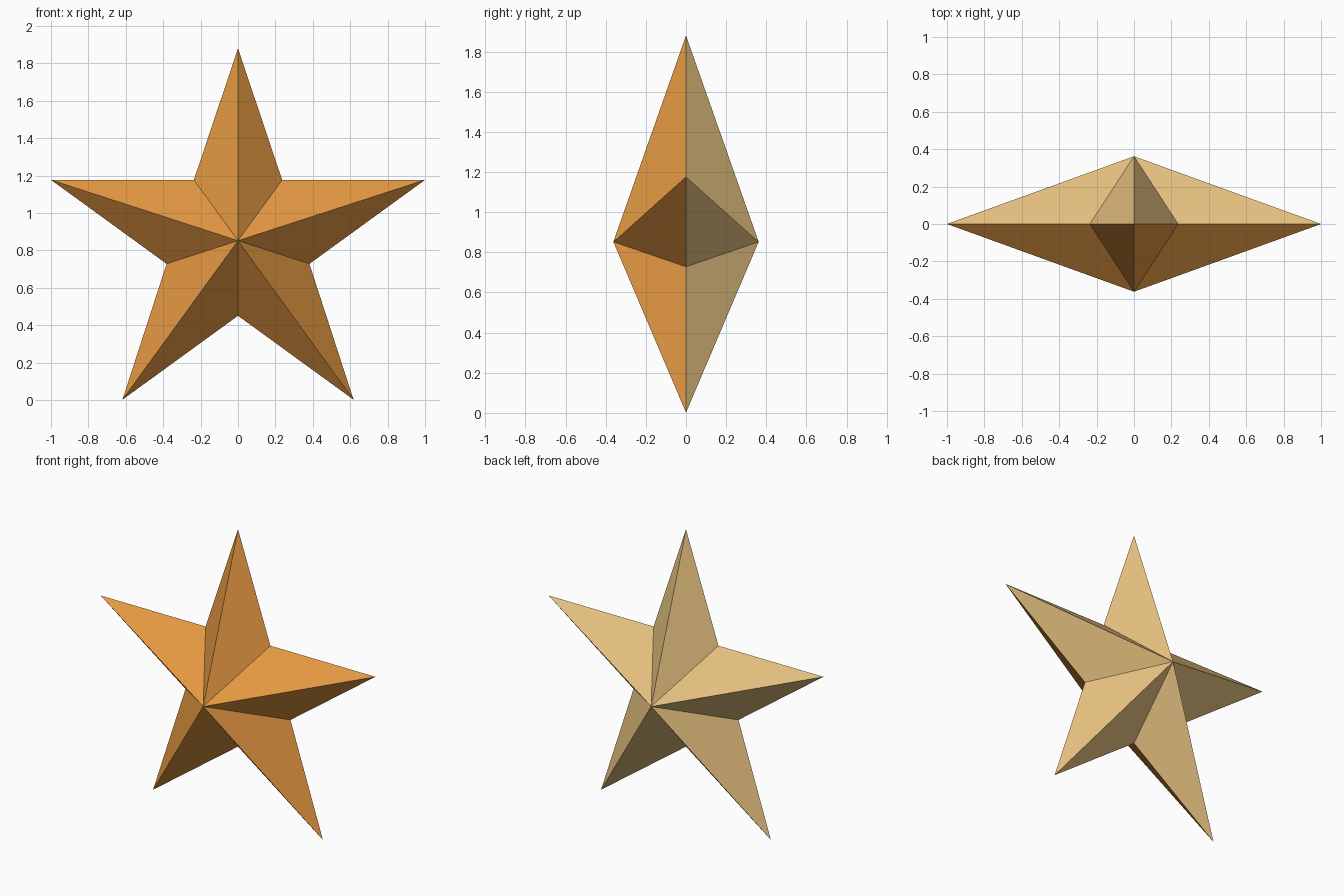
import bpy, bmesh, math

if "Cube" in bpy.data.objects:
    bpy.data.objects.remove(bpy.data.objects["Cube"])

CENTRE_Z, OUTER, INNER, DEPTH = 0.852, 1.0515, 0.4016, 0.362
TOP_Z = 1.88  # the top point is slightly shorter than the others


def material(name, rgb):
    m = bpy.data.materials.new(name)
    m.diffuse_color = (*rgb, 1)
    m.use_nodes = True
    m.node_tree.nodes["Principled BSDF"].inputs["Base Color"].default_value = m.diffuse_color
    return m


# Outline of the five-pointed star, clockwise from the top point
outline = []
for i in range(10):
    r = INNER if i % 2 else OUTER
    a = i * math.pi / 5
    z = TOP_Z if i == 0 else max(0.0, CENTRE_Z + r * math.cos(a))
    outline.append((r * math.sin(a), 0, z))

# Outline joined to a raised centre on the front and on the back
bm = bmesh.new()
rim = [bm.verts.new(p) for p in outline]
for side in (-1, 1):
    peak = bm.verts.new((0, side * DEPTH, CENTRE_Z))
    for i in range(10):
        f = bm.faces.new((rim[i], rim[(i + 1) % 10], peak))
        f.material_index = 0 if side < 0 else 1
bmesh.ops.recalc_face_normals(bm, faces=bm.faces)

mesh = bpy.data.meshes.new("star")
bm.to_mesh(mesh)
bm.free()
mesh.materials.append(material("orange front", (0.791, 0.323, 0.056)))
mesh.materials.append(material("tan back", (0.791, 0.533, 0.216)))
star = bpy.data.objects.new("star", mesh)
bpy.context.collection.objects.link(star)
